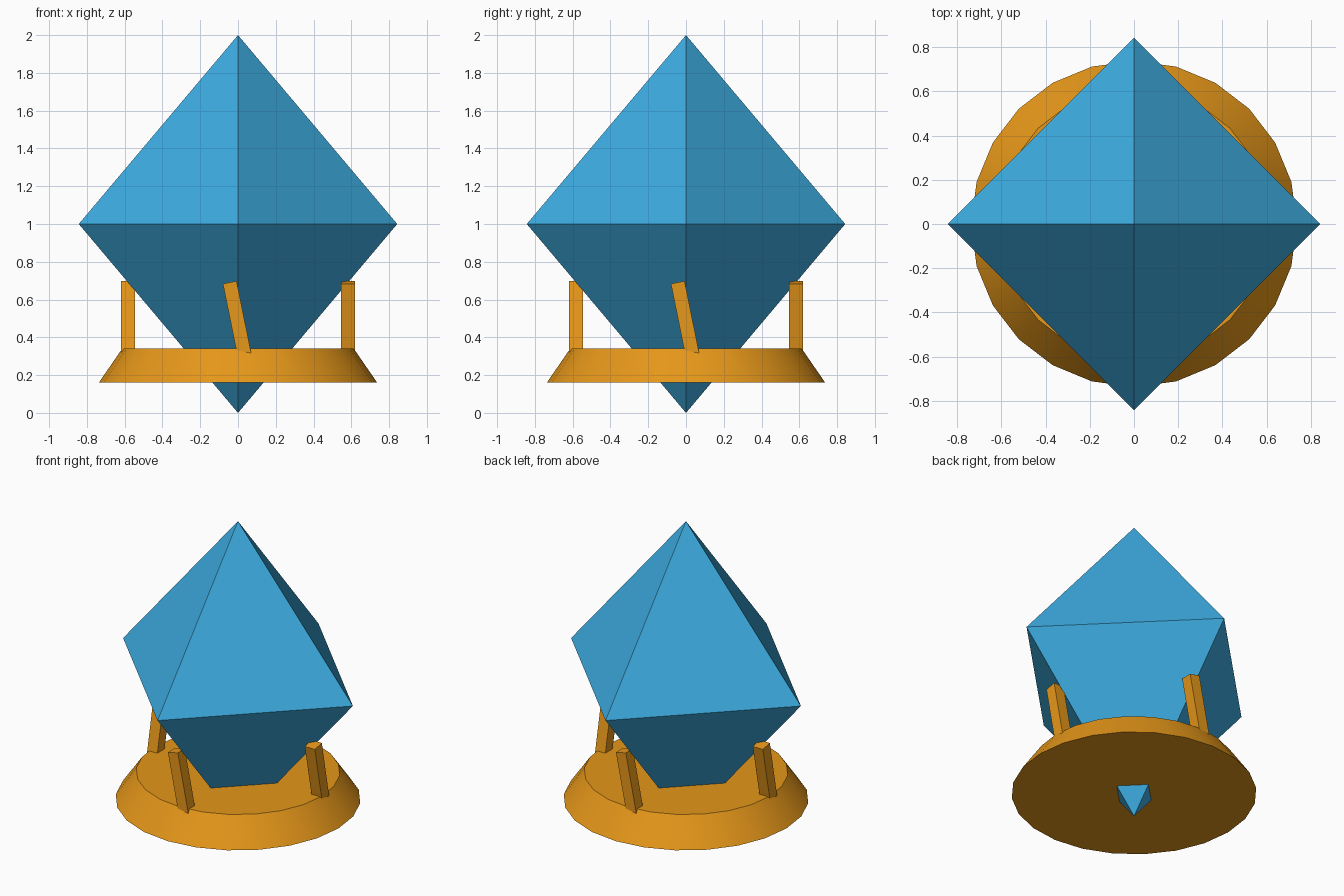
import bpy
import bmesh
from math import radians, pi
from mathutils import Matrix

if "Cube" in bpy.data.objects:
    bpy.data.objects.remove(bpy.data.objects["Cube"])


def material(name, color):
    mat = bpy.data.materials.new(name)
    mat.diffuse_color = color
    mat.use_nodes = True
    mat.node_tree.nodes["Principled BSDF"].inputs["Base Color"].default_value = mat.diffuse_color
    return mat


def add_object(name, bm, mat):
    bmesh.ops.recalc_face_normals(bm, faces=bm.faces)
    mesh = bpy.data.meshes.new(name)
    bm.to_mesh(mesh)
    bm.free()
    obj = bpy.data.objects.new(name, mesh)
    bpy.context.collection.objects.link(obj)
    mesh.materials.append(mat)
    return obj


blue = material("crystal_blue", (0.047, 0.42, 0.76, 1))
gold = material("stand_gold", (0.79, 0.31, 0.01, 1))

# Crystal: eight-sided gem, a square ring between two points
bm = bmesh.new()
top, bottom = bm.verts.new((0, 0, 2)), bm.verts.new((0, 0, 0))
R = 0.843
ring = [bm.verts.new(p) for p in ((R, 0, 1), (0, R, 1), (-R, 0, 1), (0, -R, 1))]
for i in range(4):
    a, b = ring[i], ring[(i + 1) % 4]
    bm.faces.new((a, b, top))
    bm.faces.new((b, a, bottom))
add_object("crystal", bm, blue)

# Base: tapered 24-sided disc with smooth sides and sharp rims
bm = bmesh.new()
bmesh.ops.create_cone(bm, cap_ends=True, segments=24, radius1=0.737, radius2=0.613,
                      depth=0.18, matrix=Matrix.Translation((0, 0, 0.25)))
base = add_object("base", bm, gold)
bpy.context.view_layer.objects.active = base
base.select_set(True)
bpy.ops.object.shade_smooth_by_angle(angle=radians(30))
base.select_set(False)

# Prongs: four square posts leaning sideways around the base
for i, side in enumerate(("front", "right", "back", "left")):
    bm = bmesh.new()
    place = (Matrix.Rotation(i * pi / 2, 4, 'Z')
             @ Matrix.Translation((0, -0.583, 0.475))
             @ Matrix.Rotation(-0.2, 4, 'Y')
             @ Matrix.Diagonal((0.074, 0.074, 0.44, 1)))
    bmesh.ops.create_cube(bm, size=1, matrix=place)
    add_object(side + "_prong", bm, gold)
